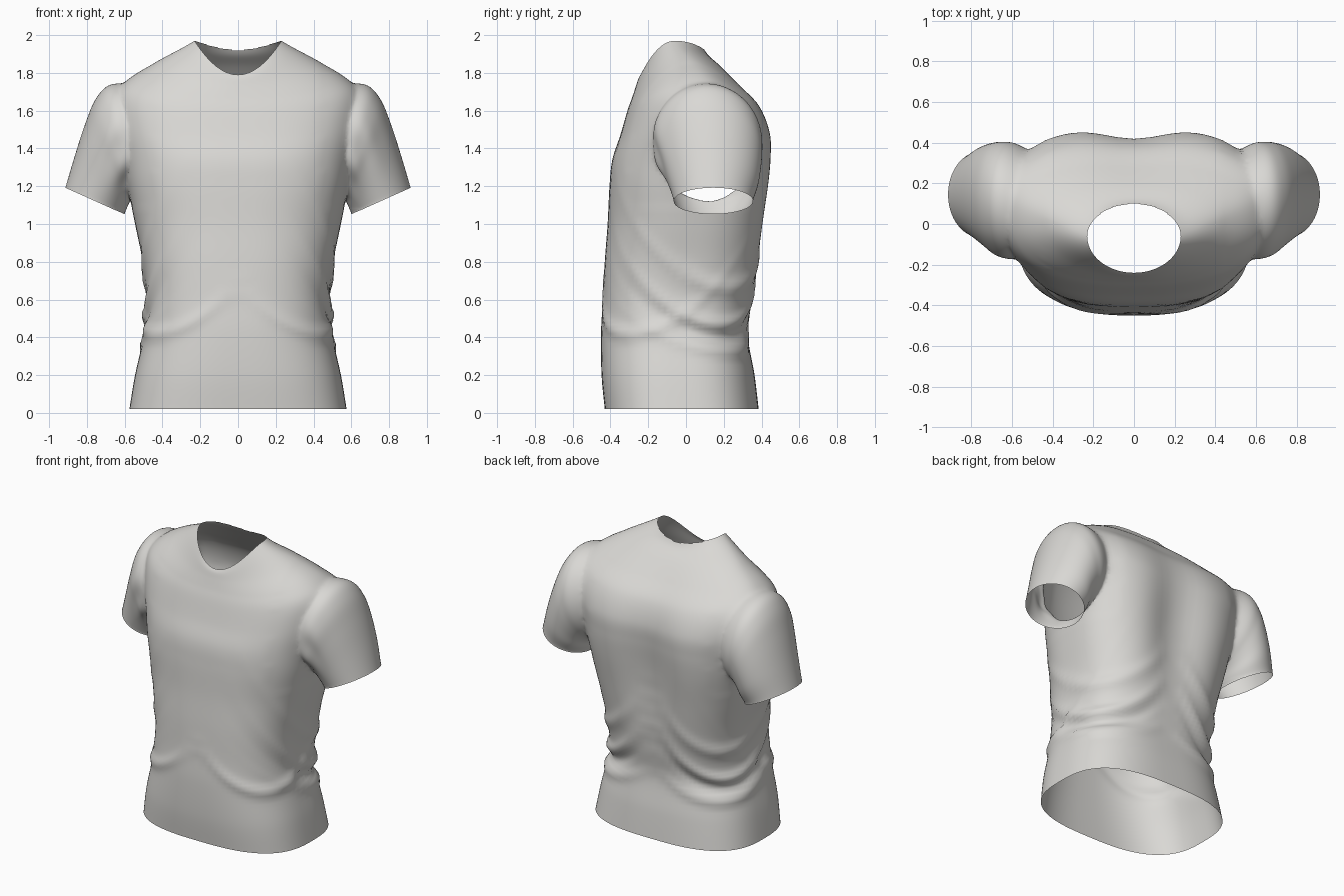
import bpy, bmesh, math
from mathutils import Vector

if "Cube" in bpy.data.objects:
    bpy.data.objects.remove(bpy.data.objects["Cube"])

SEG = 96
cloth = bpy.data.materials.new("light_grey_cloth")
cloth.diffuse_color = (0.70, 0.69, 0.665, 1)
cloth.use_nodes = True
cloth.node_tree.nodes["Principled BSDF"].inputs["Base Color"].default_value = cloth.diffuse_color


def spline(rows, steps):
    """Catmull-Rom interpolation through tuples of numbers."""
    pts = [rows[0]] + rows + [rows[-1]]
    out = []
    for i in range(1, len(pts) - 2):
        for k in range(steps):
            t = k / steps
            out.append([0.5 * (2 * b + (c - a) * t + (2 * a - 5 * b + 4 * c - d) * t * t
                               + (3 * b - a - 3 * c + d) * t ** 3)
                        for a, b, c, d in zip(*pts[i - 1:i + 3])])
    out.append(list(rows[-1]))
    return out


def loft(name, rings):
    """Closed tube through rings of points, with a fan over each end."""
    bm = bmesh.new()
    loops = [[bm.verts.new(p) for p in ring] for ring in rings]
    for a, b in zip(loops, loops[1:]):
        for i in range(SEG):
            j = (i + 1) % SEG
            bm.faces.new((a[i], a[j], b[j], b[i]))
    for loop in (loops[0], loops[-1]):
        mid = bm.verts.new(sum((v.co for v in loop), Vector()) / SEG)
        for i in range(SEG):
            bm.faces.new((loop[i], loop[(i + 1) % SEG], mid))
    bmesh.ops.recalc_face_normals(bm, faces=bm.faces)
    mesh = bpy.data.meshes.new(name)
    bm.to_mesh(mesh)
    bm.free()
    mesh.materials.append(cloth)
    ob = bpy.data.objects.new(name, mesh)
    bpy.context.collection.objects.link(ob)
    return ob


def bump(v, w):
    return math.exp(-(v / w) ** 2)


# Body rows: z front, z side, z back, half width, y front, y back, y side, squareness
body_rows = [
    (.02, .02, .02, .575, -.43, .385, -.02, 2.8),
    (.20, .20, .20, .545, -.447, .365, -.03, 2.7),
    (.42, .42, .42, .497, -.45, .335, -.03, 2.6),
    (.60, .60, .60, .485, -.44, .37, -.02, 2.6),
    (.80, .80, .80, .505, -.43, .41, 0, 2.6),
    (1.0, 1.0, 1.0, .545, -.415, .44, .03, 2.6),
    (1.2, 1.2, 1.2, .585, -.405, .465, .05, 2.7),
    (1.34, 1.35, 1.35, .61, -.39, .475, .07, 2.7),
    (1.47, 1.52, 1.48, .64, -.348, .465, .08, 2.7),
    (1.60, 1.68, 1.62, .65, -.31, .405, .08, 2.5),
    (1.67, 1.77, 1.73, .58, -.285, .30, .06, 2.3),
    (1.73, 1.86, 1.83, .43, -.265, .20, .02, 2.1),
    (1.77, 1.935, 1.89, .29, -.252, .13, -.04, 2),
    (1.79, 1.97, 1.93, .23, -.24, .10, -.06, 2),
]
# Swag folds round the waist: height, lowest angle, curve, width, depth
folds = [(.66, .45, .35, .045, .018), (.47, .4, .3, .035, .024), (.40, .4, .25, .035, -.02),
         (.33, .5, .15, .03, .018), (.42, -.6, .3, .035, .016)]


def body_ring(row):
    zf, zs, zb, hw, yf, yb, ys, n = row
    ring = []
    for i in range(SEG):
        t = 2 * math.pi * i / SEG
        c, s = math.cos(t), math.sin(t)
        x = hw * math.copysign(abs(c) ** (2 / n), c)
        y = ys + ((yb - ys) if s > 0 else (ys - yf)) * math.copysign(abs(s) ** (2 / n), s)
        z = zs * c * c + (zb if s > 0 else zf) * s * s
        # Hollow along the spine
        if s > 0:
            y -= .075 * bump(x, .2) * bump(z - 1.15, .5) * min(1, s * 2)
        # Cloth folds
        a = math.atan2(y, abs(x))
        d = sum(amp * bump(z - z0 - k * (a - a0) ** 2, w) * bump(a - a0, .8)
                for z0, a0, k, w, amp in folds)
        r = math.hypot(x, y)
        ring.append(Vector((x + d * x / r, y + d * y / r, z)))
    return ring


shirt = loft("shirt", [body_ring(r) for r in spline(body_rows, 8)])

# Sleeve rows: outer x, outer z, inner x, inner z, y centre, y half width
sleeve_rows = [
    (.48, 1.72, .42, 1.25, .10, .22),
    (.66, 1.745, .50, 1.17, .11, .285),
    (.75, 1.67, .545, 1.14, .12, .285),
    (.81, 1.53, .57, 1.12, .135, .265),
    (.865, 1.36, .585, 1.09, .145, .24),
    (.905, 1.225, .598, 1.062, .145, .215),
    (.915, 1.19, .60, 1.05, .145, .21),
]


def sleeve_ring(row, side):
    xo, zo, xi, zi, yc, hy = row
    ring = []
    for i in range(SEG):
        t = 2 * math.pi * i / SEG
        # Gathered folds near the front of the armhole
        pull = .012 * math.sin(9 * t) * bump(t - 4.3, .8) * bump(xo - .76, .07)
        c, s = math.cos(t) * (1 + pull * 3), math.sin(t) * (1 + pull * 4)
        ring.append(Vector((side * ((xo + xi) / 2 + (xo - xi) / 2 * c), yc + hy * s,
                            (zo + zi) / 2 + (zo - zi) / 2 * c)))
    return ring


# Join the sleeves to the body
bpy.context.view_layer.objects.active = shirt
shirt.select_set(True)
for side in (-1, 1):
    sleeve = loft("sleeve", [sleeve_ring(r, side) for r in spline(sleeve_rows, 8)])
    mod = shirt.modifiers.new("join_sleeve", 'BOOLEAN')
    mod.operation = 'UNION'
    mod.solver = 'EXACT'
    mod.object = sleeve
    bpy.ops.object.modifier_apply(modifier=mod.name)
    bpy.data.objects.remove(sleeve)

# Open the hem, neck and cuffs
xo, zo, xi, zi, yc, hy = sleeve_rows[-1]
cuff_mid = Vector(((xo + xi) / 2, yc, (zo + zi) / 2))
cuff_normal = Vector((zo - zi, 0, xi - xo)).normalized()


def is_opening(face):
    p = face.calc_center_median()
    if p.z < .0205:
        return True
    if p.z > 1.7 and (p.x / .23) ** 2 + ((p.y + .06) / (.16 if p.y > -.06 else .18)) ** 2 < .99:
        return True
    q = Vector((abs(p.x), p.y, p.z))
    return q.x > .58 and abs((q - cuff_mid).dot(cuff_normal)) < .0015


bm = bmesh.new()
bm.from_mesh(shirt.data)
bmesh.ops.delete(bm, geom=[f for f in bm.faces if is_opening(f)], context='FACES')
bmesh.ops.remove_doubles(bm, verts=bm.verts, dist=.0005)
# Soften the armhole seams
soft = [v for v in bm.verts if abs(v.co.x) > .44 and v.co.z > 1.08 and not v.is_boundary]
for _ in range(8):
    bmesh.ops.smooth_vert(bm, verts=soft, factor=.5, use_axis_x=True, use_axis_y=True,
                          use_axis_z=True)
bm.to_mesh(shirt.data)
bm.free()
bpy.ops.object.shade_smooth_by_angle(angle=math.radians(60))
